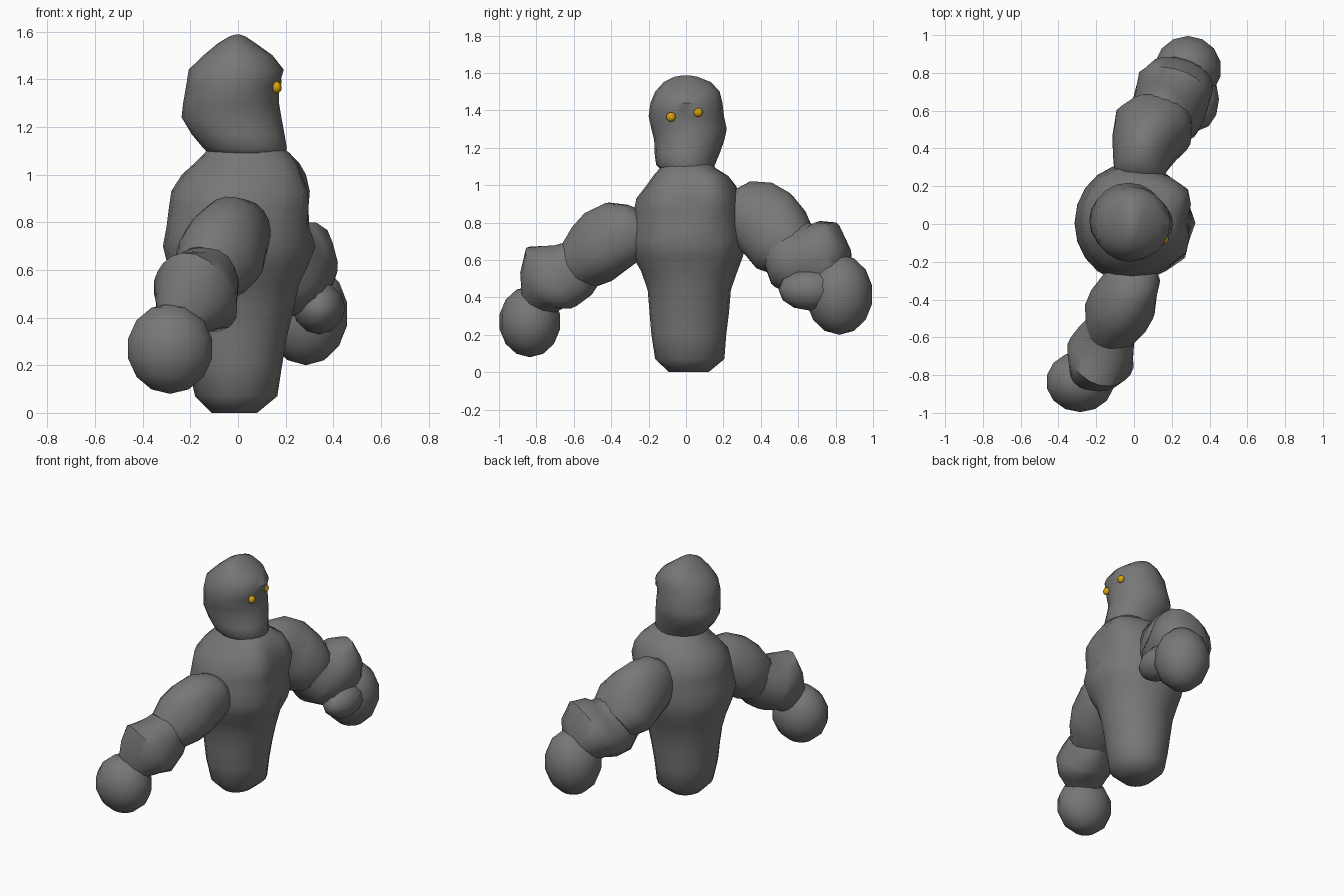
import bpy, bmesh, math
from mathutils import Vector


def material(name, rgb):
    m = bpy.data.materials.new(name)
    m.diffuse_color = (*rgb, 1)
    return m


STONE = material("grey stone", (0.185, 0.185, 0.185))
GOLD = material("gold eye", (0.68, 0.36, 0.004))
SIDES = 20


def skin(name, rings):
    """Join rings of points into a closed, smooth-shaded body."""
    bm = bmesh.new()
    loops = [[bm.verts.new(p) for p in ring] for ring in rings]
    for a, b in zip(loops, loops[1:]):
        for i in range(SIDES):
            j = (i + 1) % SIDES
            bm.faces.new((a[i], a[j], b[j], b[i]))
    bm.faces.new(loops[0])
    bm.faces.new(loops[-1])
    bmesh.ops.recalc_face_normals(bm, faces=bm.faces[:])
    me = bpy.data.meshes.new(name)
    bm.to_mesh(me)
    bm.free()
    ob = bpy.data.objects.new(name, me)
    bpy.context.collection.objects.link(ob)
    me.materials.append(STONE)
    finish(ob)
    return ob


def finish(ob):
    bpy.ops.object.select_all(action='DESELECT')
    ob.select_set(True)
    bpy.context.view_layer.objects.active = ob
    bpy.ops.object.shade_smooth_by_angle(angle=math.radians(50))


def upright(name, profile, bumps=()):
    """Upright lump: profile rows are z, back, front, right and left limits."""
    rings = []
    for z, x0, x1, y0, y1 in profile:
        ring = []
        for k in range(SIDES):
            t = math.tau * k / SIDES
            p = Vector(((x0 + x1) / 2 + (x1 - x0) / 2 * math.cos(t),
                        (y0 + y1) / 2 + (y1 - y0) / 2 * math.sin(t), z))
            for by, bz, wy, wz, h in bumps:
                if math.cos(t) > 0:
                    g = math.exp(-((p.y - by) / wy) ** 2 - ((z - bz) / wz) ** 2)
                    p.x += h * g * min(1, 2 * math.cos(t))
            ring.append(p)
        rings.append(ring)
    return skin(name, rings)


def limb(name, path, lump=0.04, phase=0.0):
    """Lumpy limb: path rows are x, y, z, half width, half height."""
    pts = [Vector(r[:3]) for r in path]
    axis = (pts[-1] - pts[0]).normalized()
    rings = []
    for i, row in enumerate(path):
        t = (pts[min(i + 1, len(pts) - 1)] - pts[max(i - 1, 0)]).normalized()
        t = (t + axis).normalized()
        side = t.cross(Vector((0, 0, 1))).normalized()
        up = side.cross(t)
        ring = []
        for k in range(SIDES):
            a = math.tau * k / SIDES
            f = 1 + lump * math.sin(3 * a + phase + i * 0.8)
            ring.append(pts[i] + (side * math.cos(a) * row[3] + up * math.sin(a) * row[4]) * f)
        rings.append(ring)
    return skin(name, rings)


# Torso with chest and belly swellings on the front (+x)
upright("torso", [
    (0.00, -0.11, 0.08, -0.09, 0.12),
    (0.07, -0.18, 0.165, -0.165, 0.205),
    (0.20, -0.21, 0.185, -0.185, 0.215),
    (0.32, -0.225, 0.205, -0.195, 0.23),
    (0.44, -0.245, 0.235, -0.205, 0.24),
    (0.54, -0.27, 0.25, -0.24, 0.275),
    (0.62, -0.295, 0.265, -0.285, 0.305),
    (0.70, -0.315, 0.275, -0.31, 0.32),
    (0.78, -0.30, 0.27, -0.295, 0.315),
    (0.86, -0.29, 0.265, -0.28, 0.31),
    (0.93, -0.28, 0.255, -0.265, 0.30),
    (1.00, -0.235, 0.245, -0.21, 0.265),
    (1.05, -0.18, 0.235, -0.175, 0.225),
    (1.09, -0.14, 0.21, -0.14, 0.16),
    (1.14, -0.10, 0.14, -0.11, 0.12)],
    [(0.17, 0.95, 0.11, 0.15, 0.085), (-0.14, 0.93, 0.11, 0.15, 0.075),
     (0.02, 0.69, 0.09, 0.10, 0.05), (0.2, 0.67, 0.07, 0.1, 0.05),
     (-0.17, 0.67, 0.07, 0.1, 0.05)])

# Head with an overhanging jaw and a domed crown
upright("head", [
    (1.07, -0.10, 0.19, -0.12, 0.14),
    (1.11, -0.145, 0.205, -0.16, 0.155),
    (1.17, -0.195, 0.195, -0.168, 0.18),
    (1.24, -0.237, 0.182, -0.17, 0.205),
    (1.30, -0.23, 0.172, -0.185, 0.218),
    (1.37, -0.218, 0.172, -0.20, 0.203),
    (1.44, -0.207, 0.192, -0.19, 0.195),
    (1.50, -0.145, 0.145, -0.165, 0.18),
    (1.55, -0.085, 0.075, -0.12, 0.135),
    (1.58, -0.035, 0.03, -0.06, 0.06),
    (1.587, -0.012, 0.01, -0.02, 0.02)])

# Arms, each an upper lump and a flared forearm
limb("right_upper_arm", [
    (0.03, -0.21, 0.79, 0.08, 0.08), (0.02, -0.26, 0.77, 0.13, 0.14),
    (-0.02, -0.34, 0.745, 0.155, 0.18), (-0.06, -0.43, 0.69, 0.18, 0.19),
    (-0.10, -0.50, 0.63, 0.175, 0.18), (-0.13, -0.58, 0.57, 0.135, 0.145)])
limb("right_forearm", [
    (-0.12, -0.53, 0.61, 0.12, 0.13), (-0.14, -0.60, 0.55, 0.155, 0.165),
    (-0.165, -0.67, 0.515, 0.175, 0.185), (-0.18, -0.72, 0.50, 0.185, 0.205),
    (-0.21, -0.765, 0.445, 0.155, 0.155), (-0.25, -0.80, 0.37, 0.10, 0.10)], 0.05)
limb("left_upper_arm", [
    (0.02, 0.22, 0.90, 0.09, 0.09), (0.02, 0.27, 0.88, 0.13, 0.16),
    (0.04, 0.36, 0.835, 0.155, 0.20), (0.07, 0.44, 0.785, 0.185, 0.205),
    (0.11, 0.51, 0.71, 0.215, 0.20), (0.15, 0.58, 0.65, 0.17, 0.16)], 0.04, 1)
limb("left_forearm", [
    (0.13, 0.53, 0.68, 0.16, 0.16), (0.17, 0.585, 0.61, 0.19, 0.20),
    (0.20, 0.65, 0.60, 0.20, 0.21), (0.22, 0.705, 0.60, 0.205, 0.225),
    (0.25, 0.75, 0.55, 0.18, 0.18), (0.27, 0.79, 0.48, 0.12, 0.12)], 0.06, 2)


def ball(name, loc, scale, mat, seg, rot=(0, 0, 0)):
    bpy.ops.mesh.primitive_uv_sphere_add(segments=seg, ring_count=seg // 2, radius=1,
                                         location=loc, rotation=rot)
    ob = bpy.context.object
    ob.name = name
    ob.scale = scale
    ob.data.materials.append(mat)
    finish(ob)


# Rounded fists
ball("right_fist", (-0.285, -0.835, 0.27), (0.185, 0.165, 0.19), STONE, 14)
ball("left_fist", (0.285, 0.82, 0.415), (0.182, 0.18, 0.215), STONE, 14)
# Heel of the left hand, reaching back along the forearm
ball("left_hand_heel", (0.34, 0.66, 0.44), (0.11, 0.165, 0.11), STONE, 12)

# Eyes
for side, y, z in (("right", -0.08, 1.365), ("left", 0.065, 1.39)):
    ball(side + "_eye", (0.163, y, z), (0.02, 0.025, 0.025), GOLD, 16)
